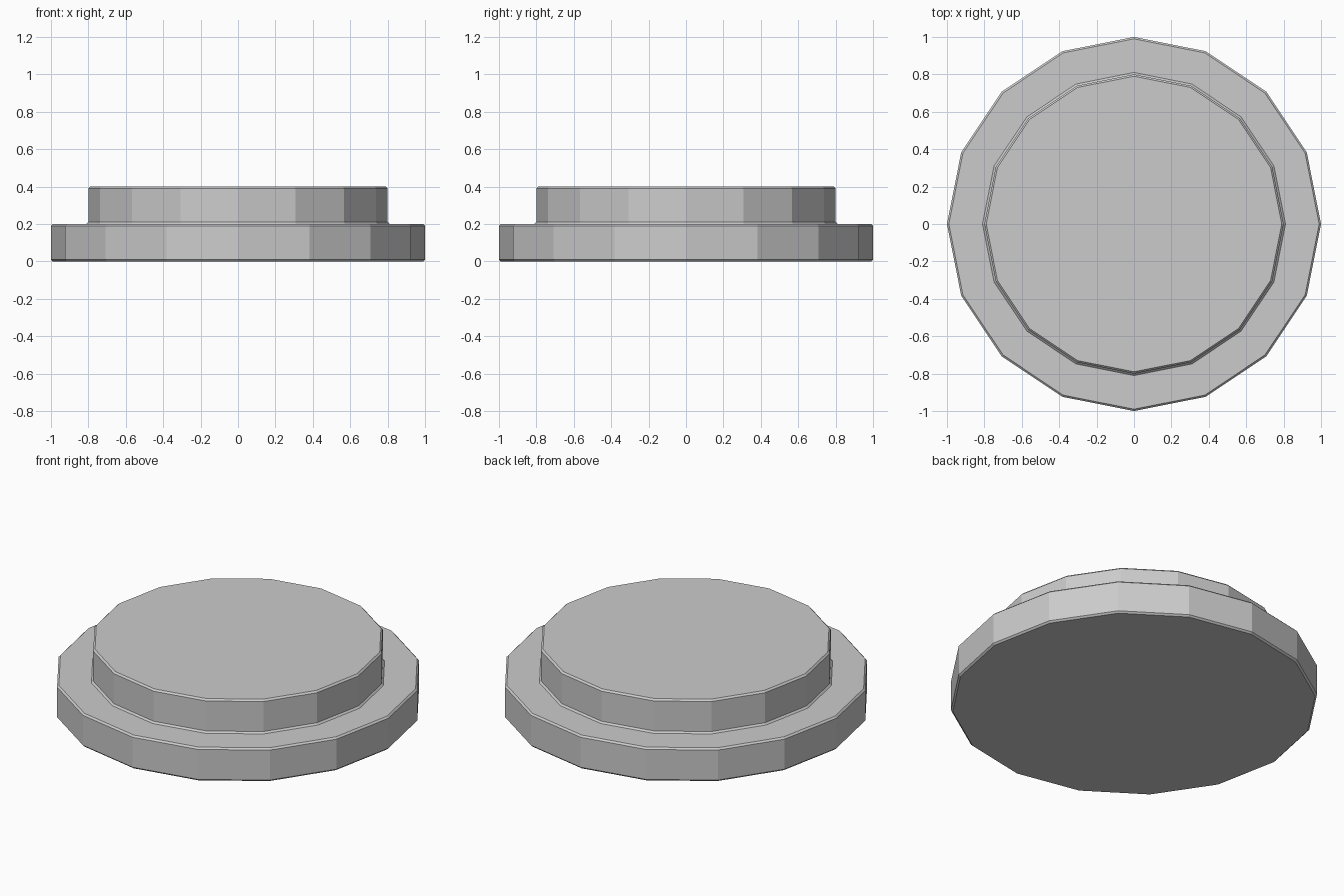
import bpy, bmesh
from math import cos, sin, tau

if "Cube" in bpy.data.objects:
    bpy.data.objects.remove(bpy.data.objects["Cube"])

SIDES = 16
B = 0.01  # small edge bevel

# Radius / height profile of the stepped round base, bottom to top
profile = [
    (1.0 - B, 0.0), (1.0, B), (1.0, 0.2 - B), (1.0 - B, 0.2),   # lower disc
    (0.8 + B, 0.2), (0.8, 0.2 + B), (0.8, 0.4 - B), (0.8 - B, 0.4),  # upper disc
]

bm = bmesh.new()
rings = [[bm.verts.new((r * cos(tau * i / SIDES), r * sin(tau * i / SIDES), z))
          for i in range(SIDES)] for r, z in profile]

# Walls between rings
for lo, hi in zip(rings, rings[1:]):
    for i in range(SIDES):
        j = (i + 1) % SIDES
        bm.faces.new((lo[i], lo[j], hi[j], hi[i]))

# Bottom and top caps
bm.faces.new(rings[0][::-1])
bm.faces.new(rings[-1])

mesh = bpy.data.meshes.new("stepped_round_base")
bm.to_mesh(mesh)
bm.free()
bpy.context.collection.objects.link(bpy.data.objects.new("stepped_round_base", mesh))
